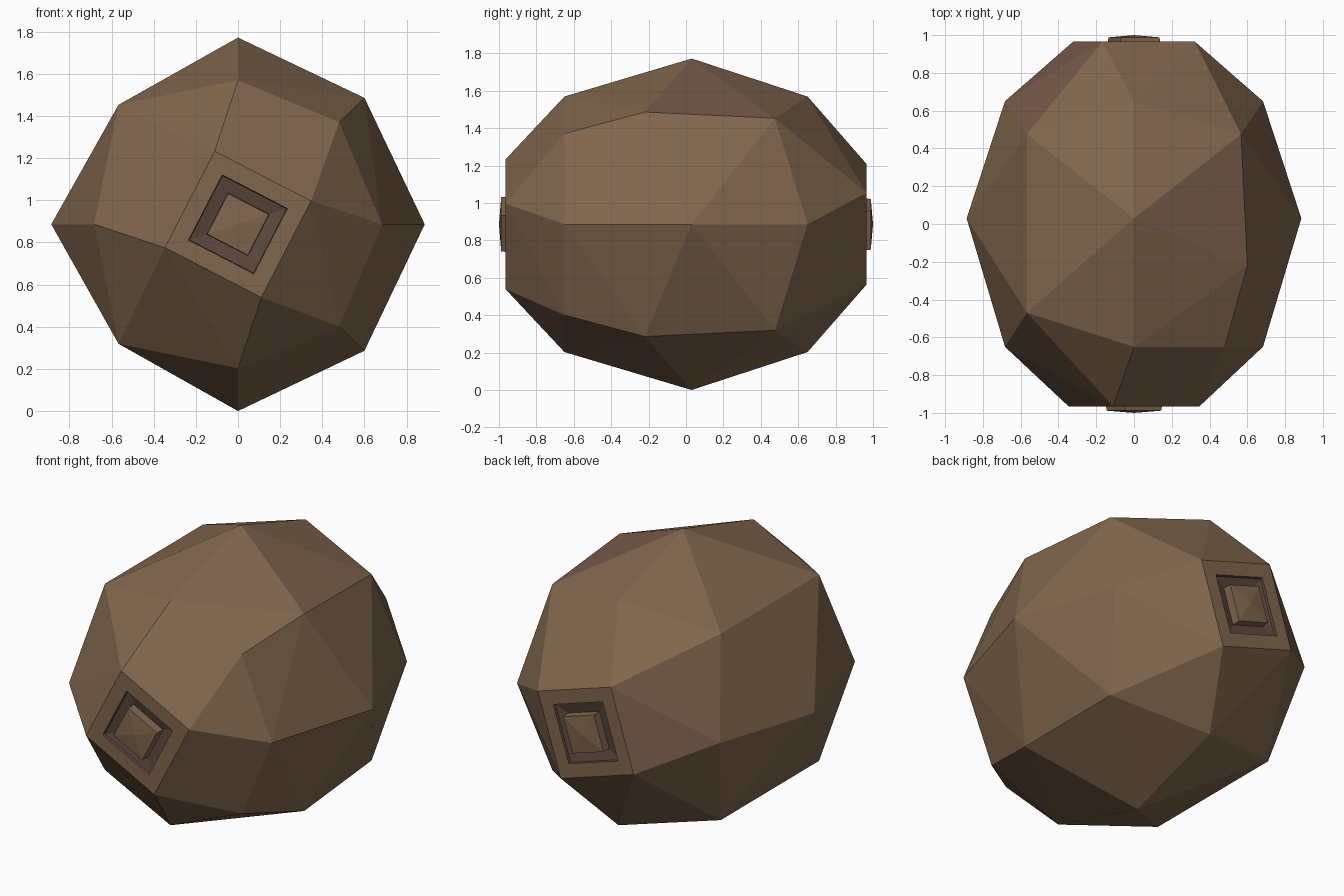
import bpy, bmesh, math

if "Cube" in bpy.data.objects:
    bpy.data.objects.remove(bpy.data.objects["Cube"])

CZ = 0.89  # height of the long axis


def material(name, rgb):
    m = bpy.data.materials.new(name)
    m.diffuse_color = (*rgb, 1)
    m.use_nodes = True
    m.node_tree.nodes["Principled BSDF"].inputs["Base Color"].default_value = m.diffuse_color
    return m


def square(radius, angle, y):
    a = math.radians(angle)
    return [(radius * math.cos(a + k * math.pi / 2), y,
             radius * math.sin(a + k * math.pi / 2)) for k in range(4)]


# Faceted shell: control points (z relative to the axis), wrapped as a convex hull
pts = square(0.364, 17.7, -0.965) + square(0.364, 27.5, 0.965)
pts += square(0.886, 0, 0.03)
for y in (-0.65, 0.65):
    pts += square(0.683, 0, y)
for s in (-1, 1):
    pts += [(0.567, 0.475, 0.567 * s), (-0.567, 0.475, 0.567 * s),
            (-0.567, -0.47, 0.567 * s),
            (0.60, -0.22, 0.60 * s), (0.48, -0.65, 0.485 * s)]

bm = bmesh.new()
for p in pts:
    bm.verts.new(p)
bmesh.ops.convex_hull(bm, input=bm.verts[:])
bmesh.ops.dissolve_limit(bm, angle_limit=0.01, verts=bm.verts[:], edges=bm.edges[:])
bmesh.ops.recalc_face_normals(bm, faces=bm.faces[:])

# Two slightly redder patches: upper right and beside the back cap
for f in bm.faces:
    co = [v.co for v in f.verts]
    upper = all(c.x > -0.01 and c.z > 0.55 and -0.25 < c.y < 0.5 for c in co)
    beside = all(c.x < -0.1 and c.y > 0.4 and c.z > -0.2 for c in co)
    if upper or beside:
        f.material_index = 1

# End caps: flat border, sunken dark ring, raised stud with a shallow point
caps = [f for f in bm.faces if all(abs(v.co.y) > 0.96 for v in f.verts)]
for cap in caps:
    side = 1 if cap.calc_center_median().y > 0 else -1
    # inset width, height of the inner edge, material of the new faces
    for width, level, mat in ((0.083, 0.965, 0), (0.003, 0.95, 2),
                              (0.061, 0.935, 2), (0.002, 0.988, 0)):
        ring = bmesh.ops.inset_region(bm, faces=[cap], thickness=width,
                                      use_even_offset=True)["faces"]
        for f in ring:
            f.material_index = mat
        for v in cap.verts:
            v.co.y = side * level
    cap.material_index = 0
    tip = bmesh.ops.poke(bm, faces=[cap])["verts"][0]
    tip.co.y = side * 1.0

for v in bm.verts:
    v.co.z += CZ
low = min(v.co.z for v in bm.verts)
for v in bm.verts:
    v.co.z -= low

mesh = bpy.data.meshes.new("faceted_shell")
bm.to_mesh(mesh)
bm.free()
for m in (material("brown", (0.22, 0.135, 0.075)),
          material("reddish brown", (0.19, 0.108, 0.07)),
          material("dark brown", (0.107, 0.064, 0.048))):
    mesh.materials.append(m)
shell = bpy.data.objects.new("faceted_shell", mesh)
bpy.context.collection.objects.link(shell)
